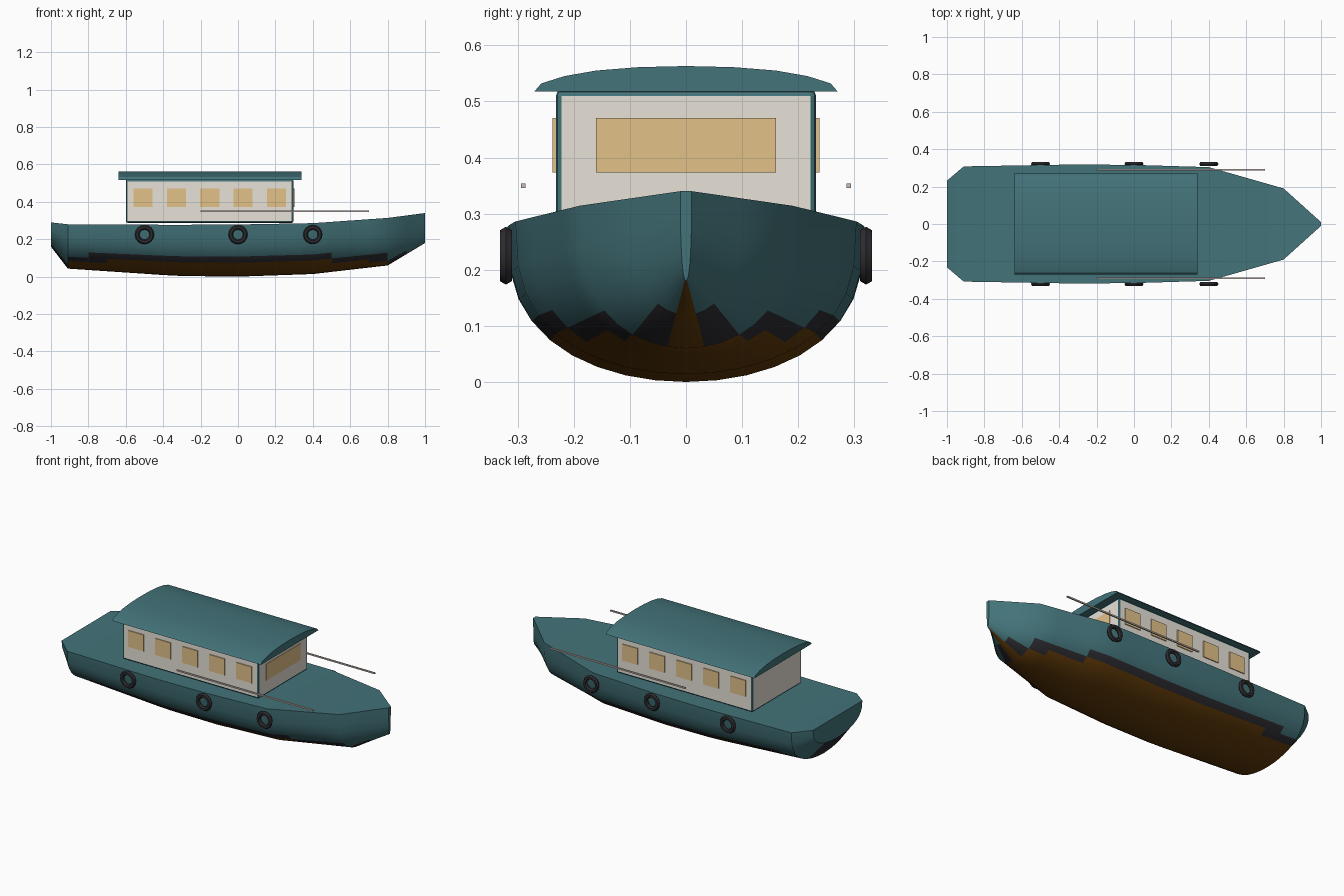
import bpy, bmesh, math
from mathutils import Vector

if "Cube" in bpy.data.objects:
    bpy.data.objects.remove(bpy.data.objects["Cube"])


def material(name, rgb):
    m = bpy.data.materials.new(name)
    m.diffuse_color = (*rgb, 1)
    m.use_nodes = True
    m.node_tree.nodes["Principled BSDF"].inputs["Base Color"].default_value = m.diffuse_color
    return m


TEAL = material("teal paint", (0.056, 0.172, 0.192))
CREAM = material("cream wall", (0.80, 0.76, 0.69))
GLASS = material("amber window", (0.76, 0.54, 0.25))
BROWN = material("bottom brown", (0.13, 0.047, 0.003))
BLACK = material("waterline black", (0.027, 0.025, 0.031))
RUBBER = material("tyre rubber", (0.027, 0.025, 0.030))
METAL = material("rail metal", (0.58, 0.50, 0.46))


def finish(name, bm, *mats, angle=None):
    bmesh.ops.recalc_face_normals(bm, faces=bm.faces)
    me = bpy.data.meshes.new(name)
    bm.to_mesh(me)
    bm.free()
    ob = bpy.data.objects.new(name, me)
    bpy.context.collection.objects.link(ob)
    for m in mats:
        me.materials.append(m)
    if angle:
        bpy.ops.object.select_all(action='DESELECT')
        ob.select_set(True)
        bpy.context.view_layer.objects.active = ob
        bpy.ops.object.shade_smooth_by_angle(angle=math.radians(angle))
    return ob


def box(name, lo, hi, mat):
    lo, hi = Vector(lo), Vector(hi)
    bm = bmesh.new()
    bmesh.ops.create_cube(bm, size=1)
    bmesh.ops.scale(bm, vec=hi - lo, verts=bm.verts)
    bmesh.ops.translate(bm, vec=(lo + hi) / 2, verts=bm.verts)
    return finish(name, bm, mat)


# Hull: rounded sections lofted along x (x, half width, deck z, keel z)
stations = [(-1.0, 0.232, 0.29, 0.16), (-0.91, 0.308, 0.28, 0.043),
            (-0.33, 0.318, 0.277, 0.004), (0.0, 0.316, 0.279, 0.0),
            (0.4, 0.304, 0.286, 0.014), (0.8, 0.19, 0.314, 0.06),
            (1.0, 0.01, 0.34, 0.18)]


def station_at(x):
    for a, b in zip(stations, stations[1:]):
        if x <= b[0] + 1e-6:
            t = (x - a[0]) / (b[0] - a[0])
            return [p + (q - p) * t for p, q in zip(a, b)]


N = 18
bm = bmesh.new()
rings = []
for x in [-1.0, -0.91] + [k / 10 for k in range(-8, 11)]:
    x, w, top, keel = station_at(x)
    ring = []
    for i in range(N + 1):
        a = math.pi * i / N
        z = top - (top - keel) * max(math.sin(a), 0) ** 0.7 if 0 < i < N else top
        ring.append(bm.verts.new((x, w * math.cos(a), z)))
    rings.append(ring)
LOW, HIGH = 0.084, 0.116                      # waterline band by panel height
for r, s in zip(rings, rings[1:]):
    for i in range(N):
        f = bm.faces.new((r[i], r[i + 1], s[i + 1], s[i]))
        c = f.calc_center_median()
        stem = c.x > 0.8 and i in (N // 2 - 1, N // 2)
        f.material_index = 2 if c.z < LOW or stem else 1 if c.z < HIGH else 0
    bm.faces.new((r[N], r[0], s[0], s[N]))    # deck
bm.faces.new(rings[0])                        # transom
bm.faces.new(rings[-1])                       # stem
finish("hull", bm, TEAL, BLACK, BROWN, angle=30)

# Cabin with teal bevelled edges
cabin = box("cabin", (-0.6, -0.232, 0.288), (0.297, 0.232, 0.52), CREAM)
cabin.data.materials.append(TEAL)
bev = cabin.modifiers.new("edge trim", 'BEVEL')
bev.width = 0.01
bev.segments = 2
bev.material = 1

# Windows: five each side and one wide front pane
for side in (-1, 1):
    for i in range(5):
        x = -0.507 + 0.178 * i
        y0, y1 = sorted((side * 0.2295, side * 0.2375))
        box("side_window", (x - 0.051, y0, 0.373), (x + 0.051, y1, 0.47), GLASS)
box("front_window", (0.293, -0.16, 0.373), (0.301, 0.16, 0.47), GLASS)

# Roof: shallow arched profile extruded along x
half = [(0.27, 0.518), (0.258, 0.532), (0.217, 0.545), (0.16, 0.555), (0.085, 0.561)]
profile = half + [(0, 0.563)] + [(-y, z) for y, z in reversed(half)]
bm = bmesh.new()
face = bm.faces.new([bm.verts.new((-0.64, y, z)) for y, z in profile])
ext = bmesh.ops.extrude_face_region(bm, geom=[face], use_keep_orig=True)
bmesh.ops.translate(bm, vec=(0.98, 0, 0),
                    verts=[g for g in ext["geom"] if isinstance(g, bmesh.types.BMVert)])
finish("roof", bm, TEAL, angle=30)

# Tyre fenders and hand rails on both sides
for side in (-1, 1):
    for x in (-0.5, 0.0, 0.4):
        bpy.ops.mesh.primitive_torus_add(
            major_segments=16, minor_segments=6, major_radius=0.039, minor_radius=0.0125,
            location=(x, side * 0.321, 0.225), rotation=(math.pi / 2, 0, 0))
        tyre = bpy.context.object
        tyre.name = "tyre_fender"
        tyre.data.materials.append(RUBBER)
        bpy.ops.object.shade_smooth_by_angle(angle=math.radians(40))
    y = side * 0.29
    box("hand_rail", (-0.2, y - 0.004, 0.346), (0.7, y + 0.004, 0.354), METAL)
